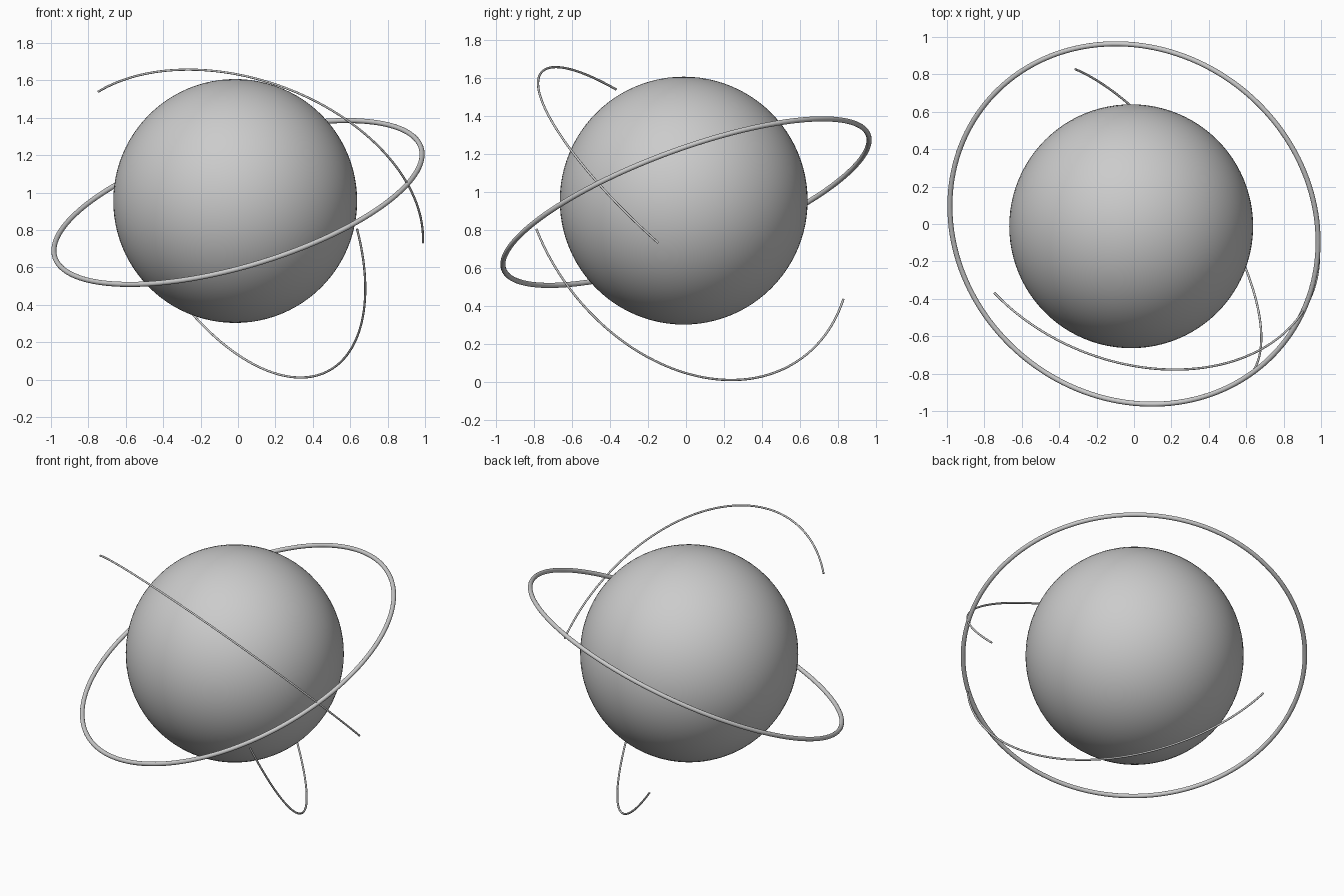
import bpy
import math
from mathutils import Vector

if "Cube" in bpy.data.objects:
    bpy.data.objects.remove(bpy.data.objects["Cube"])

CENTRE = Vector((0, 0, 0.947))   # shared centre of all orbits
ORBIT_R = 1.022


def smooth(obj, name):
    obj.name = name
    for p in obj.data.polygons:
        p.use_smooth = True


def orbit_arc(name, start, end, radius, steps=64):
    """Thin great-circle tube between two points on the orbit shell."""
    a = (Vector(start) - CENTRE).normalized()
    b = (Vector(end) - CENTRE).normalized()
    side = (b - a * a.dot(b)).normalized()
    sweep = a.angle(b)
    curve = bpy.data.curves.new(name, 'CURVE')
    curve.dimensions = '3D'
    curve.bevel_depth = radius
    curve.bevel_resolution = 3
    curve.use_fill_caps = True
    spline = curve.splines.new('POLY')
    spline.points.add(steps)
    for i, pt in enumerate(spline.points):
        t = sweep * i / steps
        p = CENTRE + (a * math.cos(t) + side * math.sin(t)) * ORBIT_R
        pt.co = (*p, 1)
    spline.use_smooth = True
    obj = bpy.data.objects.new(name, curve)
    bpy.context.collection.objects.link(obj)
    return obj


# Planet
bpy.ops.mesh.primitive_uv_sphere_add(segments=96, ring_count=48, radius=0.652,
                                     location=(-0.015, -0.012, 0.955))
smooth(bpy.context.object, "planet")

# Full tilted ring
tilt = Vector((-0.269, -0.334, 0.904)).to_track_quat('Z', 'Y').to_euler()
bpy.ops.mesh.primitive_torus_add(major_segments=160, minor_segments=16,
                                 major_radius=ORBIT_R, minor_radius=0.0135,
                                 location=CENTRE, rotation=tilt)
smooth(bpy.context.object, "planet_ring")

# Partial orbit trails
orbit_arc("upper_orbit_arc", (-0.75, -0.37, 1.543), (0.993, -0.147, 0.732), 0.006)
orbit_arc("lower_orbit_arc", (0.638, -0.789, 0.805), (-0.316, 0.834, 0.432), 0.006)
